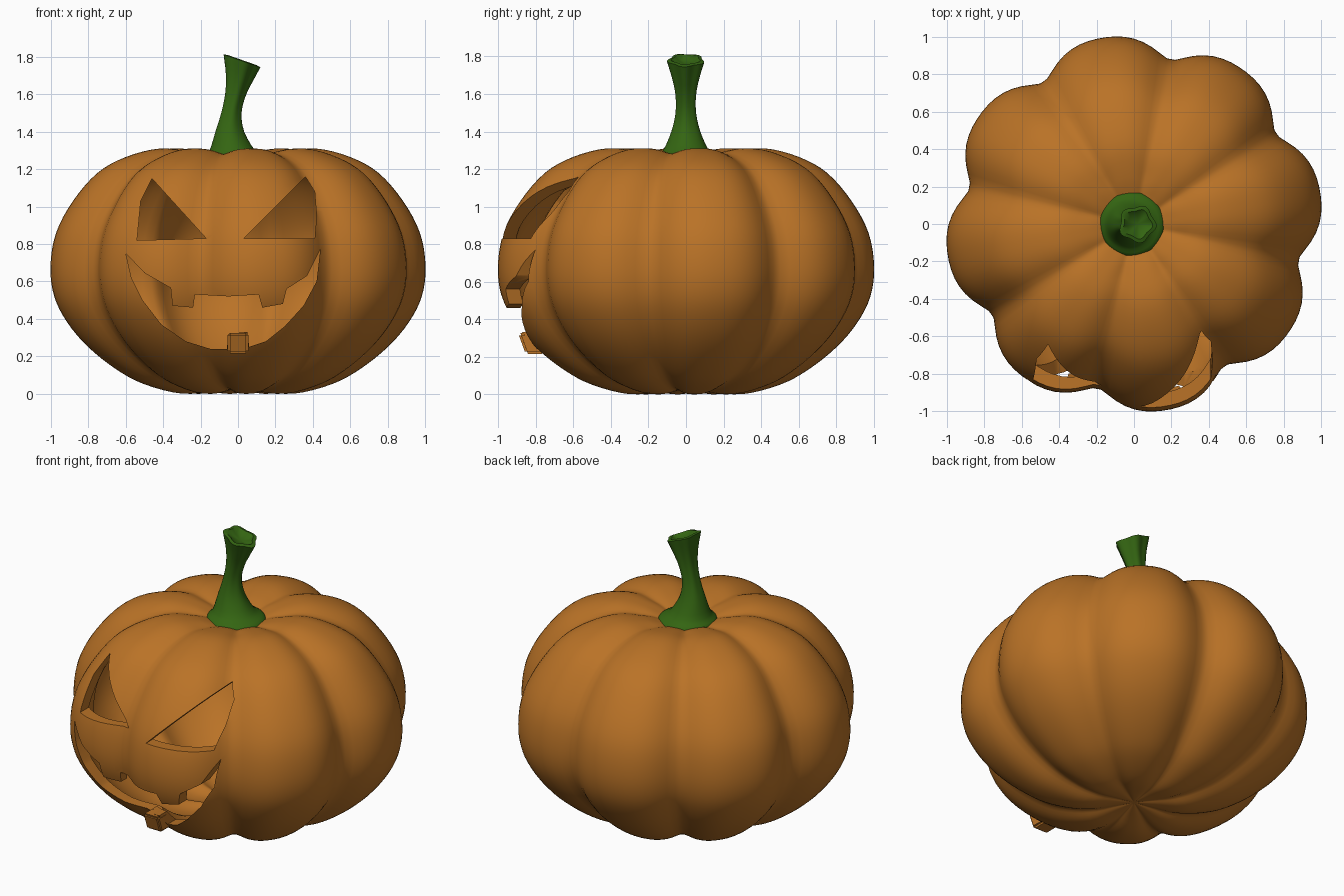
import bpy, bmesh, math
from mathutils import Vector

if "Cube" in bpy.data.objects:
    bpy.data.objects.remove(bpy.data.objects["Cube"])


def material(name, rgb):
    m = bpy.data.materials.new(name)
    m.diffuse_color = (*rgb, 1)
    m.use_nodes = True
    m.node_tree.nodes["Principled BSDF"].inputs["Base Color"].default_value = m.diffuse_color
    return m


ORANGE = material("pumpkin orange", (0.49, 0.17, 0.02))
GREEN = material("stem green", (0.034, 0.13, 0.006))


def make_object(name, bm, mat):
    me = bpy.data.meshes.new(name)
    bm.to_mesh(me)
    bm.free()
    ob = bpy.data.objects.new(name, me)
    bpy.context.collection.objects.link(ob)
    me.materials.append(mat)
    return ob


def activate(ob):
    bpy.ops.object.select_all(action='DESELECT')
    ob.select_set(True)
    bpy.context.view_layer.objects.active = ob


def smooth_path(pts, steps):
    """Catmull-Rom curve through the points."""
    p = [Vector(a) for a in pts]
    p = [2 * p[0] - p[1]] + p + [2 * p[-1] - p[-2]]
    out = []
    for i in range(1, len(p) - 2):
        a, b, c, d = p[i - 1:i + 3]
        for k in range(steps):
            t = k / steps
            out.append(0.5 * (2 * b + (c - a) * t + (2 * a - 5 * b + 4 * c - d) * t * t
                              + (3 * b - a - 3 * c + d) * t ** 3))
    return out + [p[-2]]


def skin(bm, rings, bottom, top):
    """Closed skin over rings of points, with a pole at each end."""
    vr = [[bm.verts.new(c) for c in ring] for ring in rings]
    lo, hi = bm.verts.new(bottom), bm.verts.new(top)
    n = len(vr[0])
    faces = []
    for j in range(n):
        k = (j + 1) % n
        faces.append(bm.faces.new((lo, vr[0][k], vr[0][j])))
        faces.append(bm.faces.new((hi, vr[-1][j], vr[-1][k])))
        for a, b in zip(vr, vr[1:]):
            faces.append(bm.faces.new((a[j], a[k], b[k], b[j])))
    return faces


# Body: eight-lobed hollow shell
PROFILE = [(0, .03), (.12, .015), (.3, 0), (.5, .05), (.65, .13), (.8, .25), (.91, .38),
           (.98, .52), (1, .68), (.97, .86), (.88, 1.03), (.75, 1.18), (.6, 1.265),
           (.42, 1.31), (.25, 1.29), (.12, 1.25), (0, 1.24)]
CENTRE = 0.65


def groove(deg):
    t = abs((deg - 10 + 22.5) % 45 - 22.5) / 22.5
    return 0.16 * max(0, 1 - math.sqrt((1 - t) ** 2 + 0.02)) ** 2.5


def lobed_skin(bm, scale):
    path = smooth_path(PROFILE, 4)
    rings = []
    for r, z in path[1:-1]:
        ring = []
        for j in range(128):
            deg = j * 360 / 128
            d = groove(deg)
            rr = 1.01 * r * (1 - d) * scale
            zz = CENTRE + (z - CENTRE) * scale * (1 - 0.4 * d * min(1, r / 0.3))
            a = math.radians(deg)
            ring.append((rr * math.cos(a), rr * math.sin(a), zz))
        rings.append(ring)
    ends = [(0, 0, CENTRE + (path[i][1] - CENTRE) * scale) for i in (0, -1)]
    return skin(bm, rings, *ends)


bm = bmesh.new()
lobed_skin(bm, 1.0)
bmesh.ops.reverse_faces(bm, faces=lobed_skin(bm, 0.93))
body = make_object("pumpkin_shell", bm, ORANGE)

# Carved face: outlines pushed through the front wall
CUTS = {
    "left_eye_cutter": [(-.46, 1.15), (-.52, 1.03), (-.54, .82), (-.17, .83)],
    "right_eye_cutter": [(.03, .83), (.36, 1.16), (.41, 1.08), (.42, .95), (.41, .83)],
    "mouth_cutter": [(-.6, .75), (-.5, .645), (-.36, .565), (-.35, .47), (-.24, .46),
                     (-.23, .53), (-.05, .52), (.11, .53), (.13, .46), (.24, .48), (.26, .56),
                     (.37, .63), (.44, .77), (.42, .6), (.35, .47), (.25, .36), (.15, .28),
                     (.06, .25), (.05, .33), (-.05, .32), (-.06, .24), (-.15, .24),
                     (-.28, .28), (-.41, .37), (-.51, .5), (-.57, .62)],
}
for name, outline in CUTS.items():
    bm = bmesh.new()
    face = bm.faces.new([bm.verts.new((x, -1.3, z)) for x, z in outline])
    ext = bmesh.ops.extrude_face_region(bm, geom=[face])["geom"]
    bmesh.ops.translate(bm, vec=(0, 0.98, 0),
                        verts=[v for v in ext if isinstance(v, bmesh.types.BMVert)])
    bmesh.ops.recalc_face_normals(bm, faces=bm.faces)
    cutter = make_object(name, bm, ORANGE)
    cutter.hide_render = True
    activate(body)
    mod = body.modifiers.new("carve", 'BOOLEAN')
    mod.operation, mod.solver, mod.object = 'DIFFERENCE', 'EXACT', cutter
    bpy.ops.object.modifier_apply(modifier=mod.name)
    bpy.data.objects.remove(cutter)
activate(body)
bpy.ops.object.shade_smooth_by_angle(angle=math.radians(40))

# Lower tooth: thick block on the bottom lip
bm = bmesh.new()
bmesh.ops.create_cube(bm, size=1)
for v in bm.verts:
    v.co = (v.co.x * 0.11, v.co.y * 0.10 - 0.825 - v.co.z * 0.04, v.co.z * 0.11 + 0.27)
bmesh.ops.bevel(bm, geom=bm.edges[:], offset=0.012, segments=2, affect='EDGES')
activate(make_object("lower_tooth", bm, ORANGE))
bpy.ops.object.shade_smooth_by_angle(angle=math.radians(40))

# Stem: bent, flared and ridged, with a slanted hollow tip
# (centre x, radius, z, slant of the ring)
STEM = [(-.01, .178, 1.235, 0), (-.015, .165, 1.265, 0), (-.03, .122, 1.30, 0),
        (-.045, .077, 1.40, 0), (-.037, .054, 1.50, 0), (-.015, .054, 1.60, -.1),
        (.005, .07, 1.69, -.25), (.018, .095, 1.78, -.35)]
rings = []
path = smooth_path([s + (0,) if len(s) < 4 else s for s in STEM], 3)
path += [Vector((.018, .075, 1.785, -.35)), Vector((.018, .05, 1.765, -.35))]
for cx, r, z, slant in path:
    ridge = 0.09 * min(1, max(0, (z - 1.3) / 0.4))
    ring = []
    for j in range(40):
        a = math.tau * j / 40
        rr = r * (1 + ridge * math.cos(5 * a + 0.6))
        x = rr * math.cos(a)
        ring.append((cx + x, rr * math.sin(a), z + slant * x))
    rings.append(ring)
bm = bmesh.new()
skin(bm, rings, (-.01, 0, 1.235), (.018, 0, 1.755))
activate(make_object("stem", bm, GREEN))
bpy.ops.object.shade_smooth_by_angle(angle=math.radians(45))
